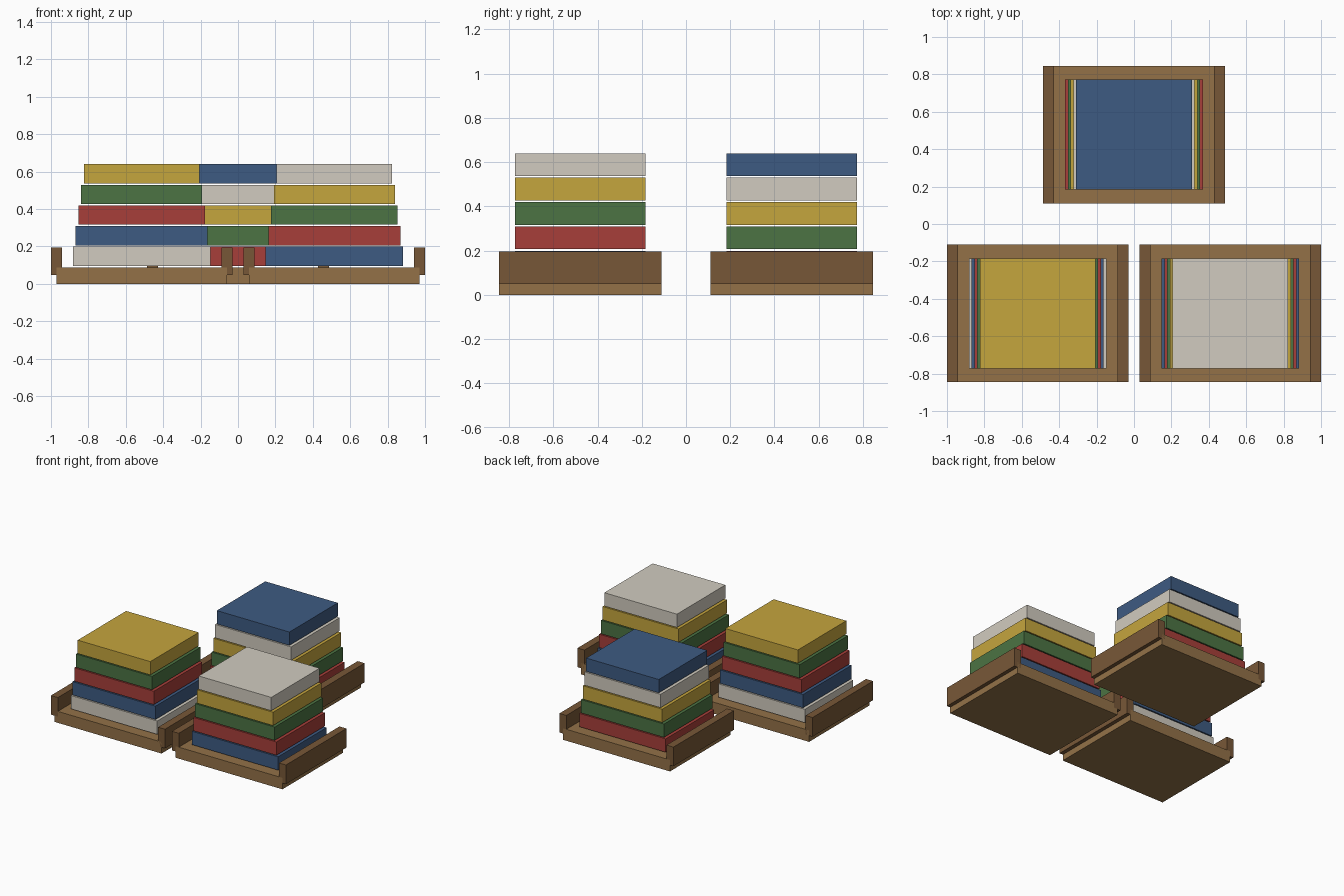
import bpy

if "Cube" in bpy.data.objects:
    bpy.data.objects.remove(bpy.data.objects["Cube"])

U = 1 / 1.36  # tray depth; all part sizes below are in tray depths


def material(name, rgb):
    # screen colour to linear
    mat = bpy.data.materials.new(name)
    mat.diffuse_color = [(c / 255) ** 2.2 for c in rgb] + [1]
    mat.use_nodes = True
    mat.node_tree.nodes["Principled BSDF"].inputs["Base Color"].default_value = mat.diffuse_color
    return mat


WOOD = material("wood", (146, 113, 73))
DARK_WOOD = material("dark_wood", (119, 88, 58))
COLOURS = [material(n, c) for n, c in (
    ("cream", (208, 202, 190)), ("blue", (64, 91, 129)), ("red", (166, 65, 60)),
    ("green", (77, 115, 69)), ("yellow", (196, 164, 64)))]


def box(name, centre, size, mat):
    bpy.ops.mesh.primitive_cube_add(size=1, location=[c * U for c in centre])
    ob = bpy.context.object
    ob.name = name
    ob.scale = [s * U for s in size]
    bpy.ops.object.transform_apply(location=False, rotation=False, scale=True)
    ob.data.materials.append(mat)


def tray(name, x, y, first):
    # tray floor and two side rails
    box(f"{name}_tray_base", (x, y, 0.06), (1.24, 1, 0.12), WOOD)
    for side, s in (("left", -1), ("right", 1)):
        box(f"{name}_tray_{side}_rail", (x + s * 0.62, y, 0.165), (0.08, 1, 0.2), DARK_WOOD)
    # stacked slabs, narrowing upward, colours cycling
    for i in range(5):
        box(f"{name}_slab_{i + 1}", (x, y, 0.2 + 0.15 * i), (1 - 0.04 * i, 0.8, 0.14),
            COLOURS[(first + i) % 5])


tray("front_left", -0.7, -0.65, 0)
tray("front_right", 0.7, -0.65, 1)
tray("back", 0, 0.65, 2)
